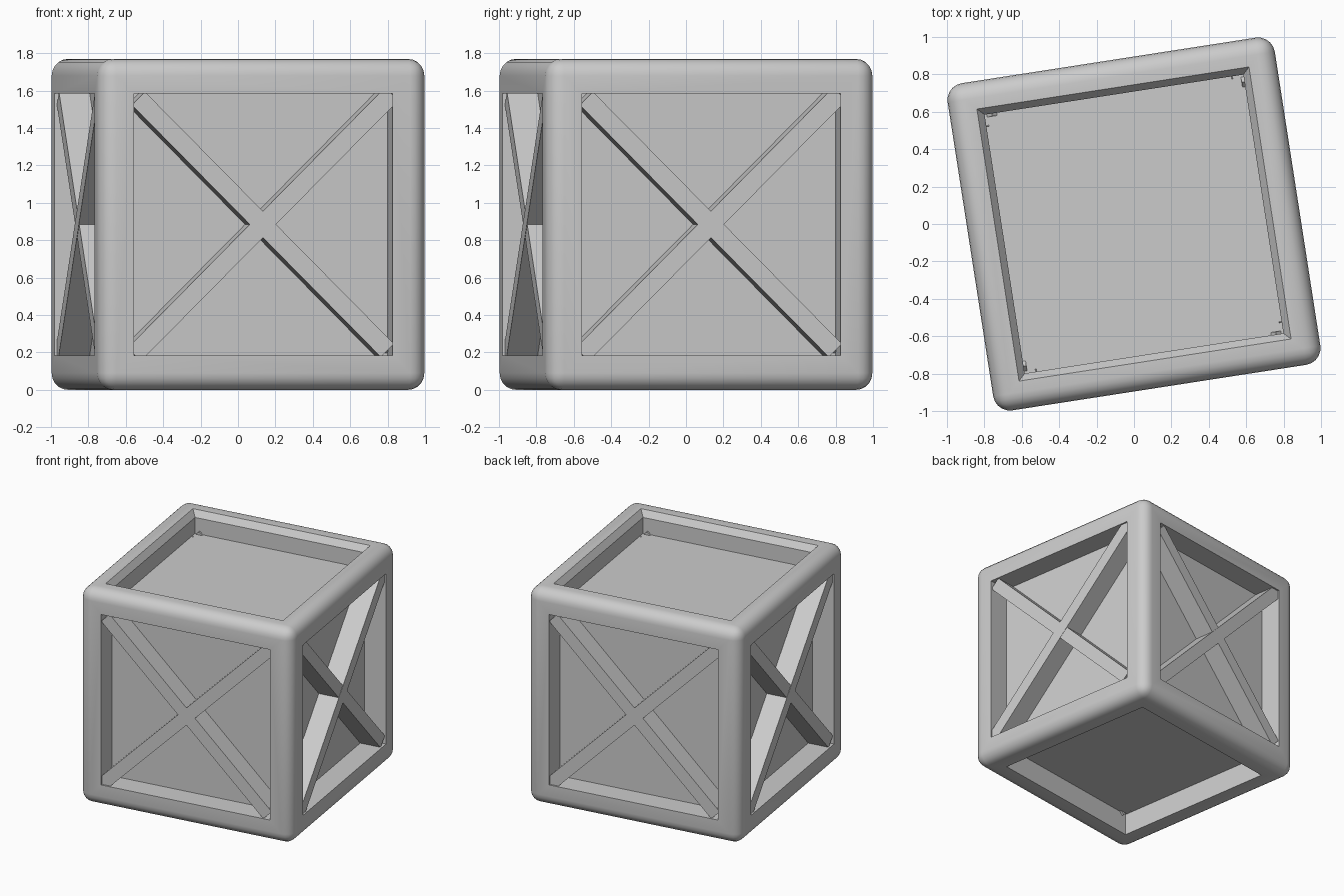
import bpy, bmesh
from math import radians, sqrt
from mathutils import Matrix, Vector

if "Cube" in bpy.data.objects:
    bpy.data.objects.remove(bpy.data.objects["Cube"])

H = 0.885        # half size of the crate
PANEL = 0.705    # distance of the recessed panels from the centre
OPEN = 0.70      # half size of the openings
TURN = radians(8.8)
PLACE = Matrix.Translation((0, 0, H)) @ Matrix.Rotation(TURN, 4, 'Z')


def add_object(name, bm):
    bmesh.ops.recalc_face_normals(bm, faces=bm.faces)
    mesh = bpy.data.meshes.new(name)
    bm.to_mesh(mesh)
    bm.free()
    ob = bpy.data.objects.new(name, mesh)
    bpy.context.collection.objects.link(ob)
    ob.matrix_world = PLACE
    return ob


def loft(bm, rings, rot):
    """Square prism along local z; rings are (half size, height)."""
    loops = [[bm.verts.new(rot @ Vector((sx * h, sy * h, z)))
              for sx, sy in ((-1, -1), (1, -1), (1, 1), (-1, 1))] for h, z in rings]
    bm.faces.new(loops[0])
    bm.faces.new(loops[-1])
    for a, b in zip(loops, loops[1:]):
        for i in range(4):
            j = (i + 1) % 4
            bm.faces.new((a[i], a[j], b[j], b[i]))


# crate body: rounded cube
bm = bmesh.new()
bmesh.ops.create_cube(bm, size=2 * H)
bmesh.ops.bevel(bm, geom=bm.edges[:], offset=0.09, segments=5, profile=0.5,
                affect='EDGES')
body = add_object("crate_body", bm)

# pockets on all six sides; the top one has a chamfered rim
sides = [Matrix.Rotation(radians(90 * i), 4, 'Z') @ Matrix.Rotation(radians(90), 4, 'X')
         for i in range(4)]
bm = bmesh.new()
straight = [(OPEN, PANEL), (OPEN, H + 0.1)]
for rot in sides + [Matrix.Rotation(radians(180), 4, 'X')]:
    loft(bm, straight, rot)
loft(bm, [(OPEN, PANEL), (OPEN, H - 0.05), (0.736, H), (0.736, H + 0.1)],
     Matrix.Identity(4))
cutter = add_object("pocket_cutter", bm)
cutter.hide_render = True

mod = body.modifiers.new("pockets", 'BOOLEAN')
mod.operation = 'DIFFERENCE'
mod.solver = 'EXACT'
mod.object = cutter
bpy.context.view_layer.objects.active = body
body.select_set(True)
bpy.ops.object.modifier_apply(modifier=mod.name)
bpy.data.objects.remove(cutter)
bpy.ops.object.shade_smooth_by_angle(angle=radians(30))

# crossed braces on the four upright sides
for k, rot in enumerate(sides):
    bm = bmesh.new()
    for angle, half_len, face in ((45, OPEN * sqrt(2) - 0.005, 0.872),
                                  (-45, OPEN * sqrt(2) - 0.038, 0.870)):
        back = PANEL - 0.02
        m = (rot @ Matrix.Rotation(radians(angle), 4, 'Z')
             @ Matrix.Translation((0, 0, (face + back) / 2))
             @ Matrix.Diagonal((2 * half_len, 0.10, face - back, 1)))
        bmesh.ops.create_cube(bm, size=1, matrix=m)
    add_object(f"cross_brace_{k + 1}", bm)
